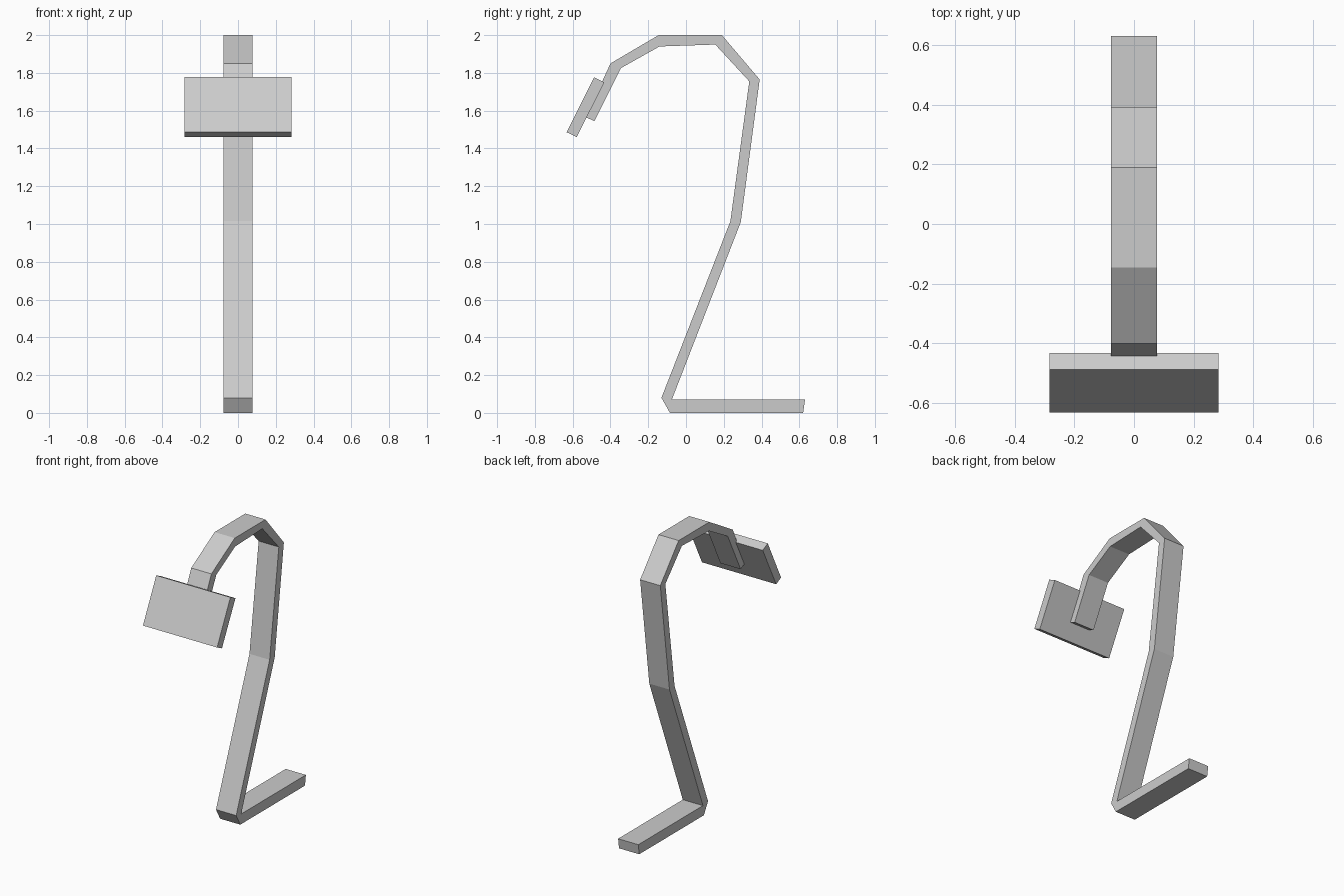
import bpy
import bmesh

cube = bpy.data.objects.get("Cube")
if cube:
    bpy.data.objects.remove(cube, do_unlink=True)

# Single light grey finish
grey = bpy.data.materials.new("light_grey")
grey.use_nodes = True
colour = (0.6, 0.6, 0.6, 1.0)
grey.diffuse_color = colour
grey.node_tree.nodes["Principled BSDF"].inputs["Base Color"].default_value = colour


def extrude_profile(name, profile, half_width):
    """Sweep a closed (y, z) side profile across x, centred on x = 0."""
    bm = bmesh.new()
    face = bm.faces.new([bm.verts.new((-half_width, y, z)) for y, z in profile])
    result = bmesh.ops.extrude_face_region(bm, geom=[face])
    moved = [v for v in result["geom"] if isinstance(v, bmesh.types.BMVert)]
    bmesh.ops.translate(bm, verts=moved, vec=(2 * half_width, 0, 0))
    bmesh.ops.recalc_face_normals(bm, faces=bm.faces)
    mesh = bpy.data.meshes.new(name)
    bm.to_mesh(mesh)
    bm.free()
    mesh.materials.append(grey)
    obj = bpy.data.objects.new(name, mesh)
    bpy.context.collection.objects.link(obj)
    return obj


# Bent strip: outer side from the hook tip to the foot, then back along the inside
front_side = [(-0.53, 1.565), (-0.4, 1.85), (-0.145, 2.0), (0.19, 2.0),
              (0.39, 1.765), (0.29, 1.01), (-0.075, 0.07), (0.63, 0.07)]
back_side = [(0.62, 0.0), (-0.085, 0.0), (-0.13, 0.08), (0.235, 1.015),
             (0.335, 1.755), (0.155, 1.95), (-0.14, 1.94), (-0.345, 1.825),
             (-0.485, 1.545)]
extrude_profile("bent_strip", front_side + back_side, 0.077)

# Tilted rectangular plate fixed to the front of the hook tip
plate = [(-0.487, 1.777), (-0.432, 1.75), (-0.579, 1.46), (-0.632, 1.486)]
extrude_profile("front_plate", plate, 0.283)
